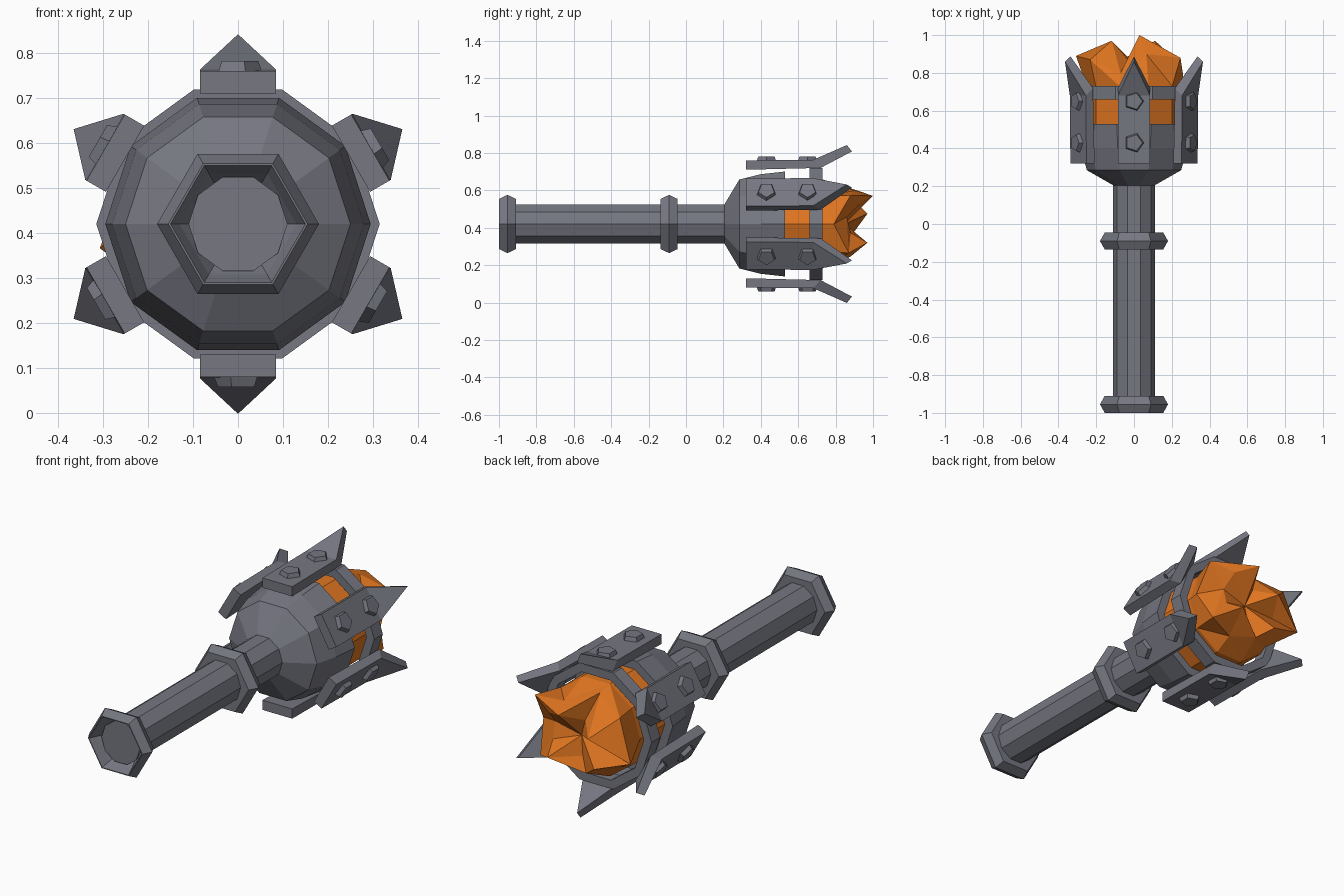
import bpy, bmesh
from math import sin, cos, radians, pi

if "Cube" in bpy.data.objects:
    bpy.data.objects.remove(bpy.data.objects["Cube"])

ZC = 0.42  # height of the long axis, which runs along y


def material(name, rgb):
    m = bpy.data.materials.new(name)
    m.diffuse_color = (*rgb, 1)
    m.use_nodes = True
    m.node_tree.nodes["Principled BSDF"].inputs["Base Color"].default_value = m.diffuse_color
    return m


steel = material("dark_steel", (0.18, 0.185, 0.22))
ember = material("ember_orange", (0.75, 0.18, 0.015))


def polar(r, y, deg):
    a = radians(deg)
    return (r * cos(a), y, ZC + r * sin(a))


def make(name, verts, faces, mat):
    bm = bmesh.new()
    vs = [bm.verts.new(v) for v in verts]
    for f in faces:
        bm.faces.new([vs[i] for i in f])
    bmesh.ops.recalc_face_normals(bm, faces=bm.faces)
    me = bpy.data.meshes.new(name)
    bm.to_mesh(me)
    bm.free()
    me.materials.append(mat)
    ob = bpy.data.objects.new(name, me)
    bpy.context.collection.objects.link(ob)
    return ob


def loft(name, rings, mat, closed=False):
    """Skin equal-length rings of points; cap the ends or close into a tube."""
    n, m = len(rings[0]), len(rings)
    faces = []
    for i in range(m if closed else m - 1):
        a, b = i * n, (i + 1) % m * n
        faces += [(a + j, a + (j + 1) % n, b + (j + 1) % n, b + j) for j in range(n)]
    if not closed:
        faces += [tuple(range(n)), tuple(range((m - 1) * n, m * n))]
    return make(name, [p for r in rings for p in r], faces, mat)


def turned(name, profile, sides, mat, closed=False):
    """Revolve (radius, y) points around the long axis."""
    return loft(name, [[polar(r, y, 360 * k / sides) for k in range(sides)]
                       for r, y in profile], mat, closed)


# Handle shaft, hollow-ended pommel and hexagonal collar
turned("handle", [(0.11, -0.955), (0.11, 0.22)], 10, steel)
turned("pommel", [(0.13, -0.955), (0.15, -1.0), (0.155, -1.0), (0.18, -0.955),
                  (0.155, -0.91), (0.10, -0.91)], 6, steel, True)
turned("collar", [(0.155, -0.135), (0.18, -0.09), (0.155, -0.045)], 6, steel)

# Cup-shaped head and the band that holds the plates
turned("head_cup", [(0.11, 0.205), (0.25, 0.285), (0.28, 0.40), (0.295, 0.53)], 10, steel)
turned("plate_band", [(0.27, 0.66), (0.315, 0.66), (0.315, 0.73), (0.27, 0.73)],
       10, steel, True)

# Glowing core: a plain drum ending in a jagged, spiky surface
rim = [(0, .26, .79), (32, .29, .88), (70, .19, .90), (108, .23, .80), (146, .28, .87),
       (190, .312, .89), (218, .23, .79), (255, .18, .88), (292, .20, .82), (325, .27, .87)]
crown = [(15, .15, .86), (40, .17, .93), (79, .153, 1.0), (110, .10, .87), (155, .13, .97),
         (185, .17, .86), (222, .17, .93), (262, .10, .86), (318, .15, .97), (342, .15, .88)]
rings = [[polar(.25, y, 36 * k) for k in range(10)] for y in (.53, .73)]
rings += [[polar(r, y, a) for a, r, y in ring] for ring in (rim, crown)]
verts = [p for r in rings for p in r] + [(0.0, 0.85, ZC)]
faces = [tuple(range(10))]
for i in range(3):
    for j in range(10):
        k = (j + 1) % 10
        a, b, c, d = i * 10 + j, i * 10 + k, i * 10 + 10 + k, i * 10 + 10 + j
        if i == 0:
            faces.append((a, b, c, d))
        elif j % 2:
            faces += [(a, b, c), (a, c, d)]
        else:
            faces += [(a, b, d), (b, c, d)]
faces += [(30 + j, 30 + (j + 1) % 10, 40) for j in range(10)]
make("ember_core", verts, faces, ember)

# Six armour plates with flared pointed tips, each with two five-sided studs
W = 0.085
outer = [(-W, .32, .34), (W, .32, .34), (W, .68, .343), (0, .86, .422), (-W, .68, .343)]
inner = [(-W, .32, .29), (W, .32, .29), (W, .72, .30), (0, .887, .388), (-W, .72, .30)]
for n in range(6):
    a = radians(30 + 60 * n)

    def place(p):  # (sideways, y, radial) to world
        s, y, r = p
        return (r * cos(a) + s * sin(a), y, ZC + r * sin(a) - s * cos(a))

    make(f"armour_plate_{n + 1}", [place(p) for p in outer + inner],
         [(0, 1, 2, 4), (2, 3, 4), (5, 6, 7, 9), (7, 8, 9)] +
         [(j, (j + 1) % 5, (j + 1) % 5 + 5, j + 5) for j in range(5)], steel)
    for m, y in enumerate((0.43, 0.65)):
        loft(f"stud_{n + 1}_{m + 1}",
             [[place((r * cos(2 * pi * k / 5), y + r * sin(2 * pi * k / 5), h))
               for k in range(5)] for r, h in ((0.055, 0.335), (0.045, 0.362))], steel)
